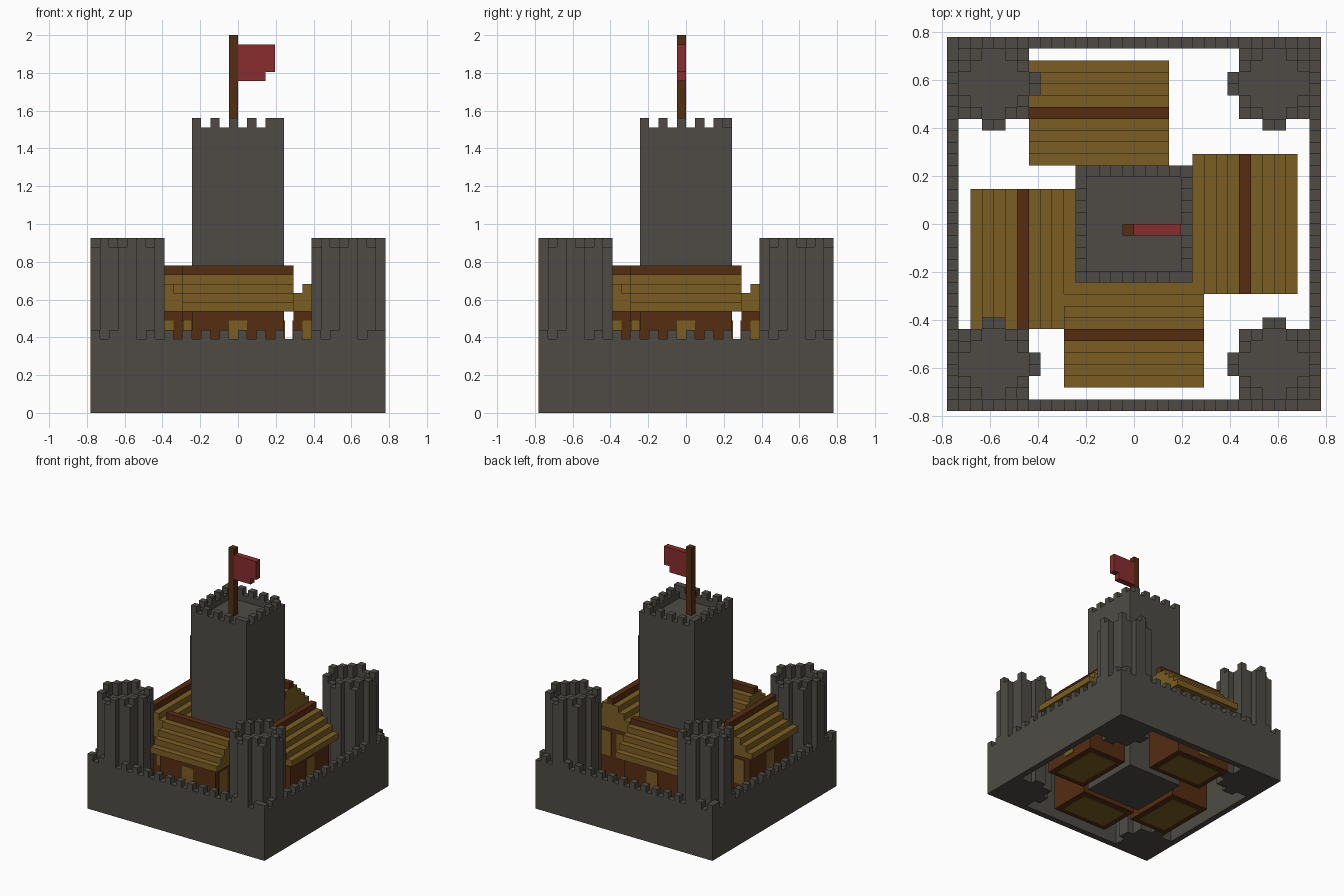
import bpy, bmesh
from math import radians
from mathutils import Matrix, Vector

if "Cube" in bpy.data.objects:
    bpy.data.objects.remove(bpy.data.objects["Cube"])

U = 2 / 41  # edge length of one block


def material(name, rgb):
    m = bpy.data.materials.new(name)
    m.use_nodes = True
    col = (*rgb, 1)
    m.diffuse_color = col
    m.node_tree.nodes["Principled BSDF"].inputs["Base Color"].default_value = col
    return m


STONE = material("stone", (0.077, 0.071, 0.06))
TIMBER = material("dark timber", (0.093, 0.026, 0.006))
STRAW = material("straw planks", (0.2, 0.11, 0.017))
CLOTH = material("red cloth", (0.25, 0.026, 0.028))


def build(name, boxes, mat, turn=0):
    """One object from boxes given as (x0, x1, y0, y1, z0, z1) in blocks."""
    bm = bmesh.new()
    for x0, x1, y0, y1, z0, z1 in boxes:
        mid = Vector((x0 + x1, y0 + y1, z0 + z1)) / 2
        size = Matrix.Diagonal((x1 - x0, y1 - y0, z1 - z0, 1))
        bmesh.ops.create_cube(bm, size=1, matrix=Matrix.Translation(mid) @ size)
    spin = Matrix.Rotation(radians(turn), 4, "Z")
    bm.transform(Matrix.Scale(U, 4) @ spin)
    me = bpy.data.meshes.new(name)
    bm.to_mesh(me)
    bm.free()
    me.materials.append(mat)
    ob = bpy.data.objects.new(name, me)
    bpy.context.collection.objects.link(ob)
    return ob


def ring(r, z0, z1):
    """Square wall ring, one block thick."""
    return [(-r, r, -r, 1 - r, z0, z1), (-r, r, r - 1, r, z0, z1),
            (-r, 1 - r, 1 - r, r - 1, z0, z1), (r - 1, r, 1 - r, r - 1, z0, z1)]


def merlons(r, z):
    """Every second block along all four sides."""
    out = set()
    for i in range(-r, r, 2):
        for side in (-r, r - 1):
            out.add((i, i + 1, side, side + 1, z, z + 1))
            out.add((side, side + 1, i, i + 1, z, z + 1))
    return sorted(out)


# Outer wall
build("outer_wall", ring(16, 0, 8), STONE)
build("outer_wall_merlons", merlons(16, 8), STONE)

# Central keep with sunken roof
build("keep", [(-5, 5, -5, 5, 0, 30)] + ring(5, 30, 31), STONE)
build("keep_merlons", merlons(5, 31), STONE)


# Corner towers: stepped round plan with a sunken top
def in_plan(i, j):
    a, b = abs(i + 0.5), abs(j + 0.5)
    return max(a, b) < 3 or (max(a, b) < 4 and min(a, b) < 1)


def tower(name, cx, cy):
    boxes = [(-3, 3, -3, 3, 0, 17), (-1, 1, -4, -3, 0, 17), (-1, 1, 3, 4, 0, 17),
             (-4, -3, -1, 1, 0, 17), (3, 4, -1, 1, 0, 17)]
    for i in range(-4, 4):
        for j in range(-4, 4):
            near = [(i + 1, j), (i - 1, j), (i, j + 1), (i, j - 1)]
            if in_plan(i, j) and not all(in_plan(*n) for n in near):
                top = 19 if (i + j) % 2 == 0 else 18
                boxes.append((i, i + 1, j, j + 1, 17, top))
    build(name, [(a + cx, b + cx, c + cy, d + cy, e, f)
                 for a, b, c, d, e, f in boxes], STONE)


for ylabel, cy in (("front", -12), ("back", 12)):
    for xlabel, cx in (("right", -12), ("left", 12)):
        tower(f"{ylabel}_{xlabel}_tower", cx, cy)


# Houses between wall and keep
def house(label, turn, c):
    t = 0.1  # plate thickness
    build(label + "_house_walls", [(c - 5, c + 5, -13, -6, t, 11)], TIMBER, turn)
    build(label + "_house_floor", [(c - 4, c + 4, -12, -7, 0, t * 1.5)], STRAW, turn)
    # stepped roof and ridge beam
    steps = [(c - 6, c + 6, -14 + k, -5 - k, 11 + k, 12 + k) for k in range(4)]
    build(label + "_house_roof", steps, STRAW, turn)
    build(label + "_house_ridge", [(c - 6, c + 6, -10, -9, 15, 16)], TIMBER, turn)
    # door, gable windows and windows facing the keep
    plates = [(c - 1, c + 1, -13 - t, -13, 1, 10)]
    for s in (-1, 1):
        x = sorted((c + s * 5, c + s * (5 + t)))
        plates += [(*x, -12, -10, 6, 10), (*x, -9, -7, 6, 10)]
        plates.append((c + 3 * s - 1, c + 3 * s + 1, -6, -6 + t, 6, 10))
    build(label + "_house_openings", plates, STRAW, turn)


house("front", 0, 0)
house("left", 90, 0)
house("back", 180, 3)
house("right", 270, 3)

# Flag on the keep
build("flag_pole", [(-1, 0, -1, 0, 30, 41)], TIMBER)
build("flag", [(0, 4, -1, 0, 37, 40), (0, 3, -1, 0, 36, 37)], CLOTH)
